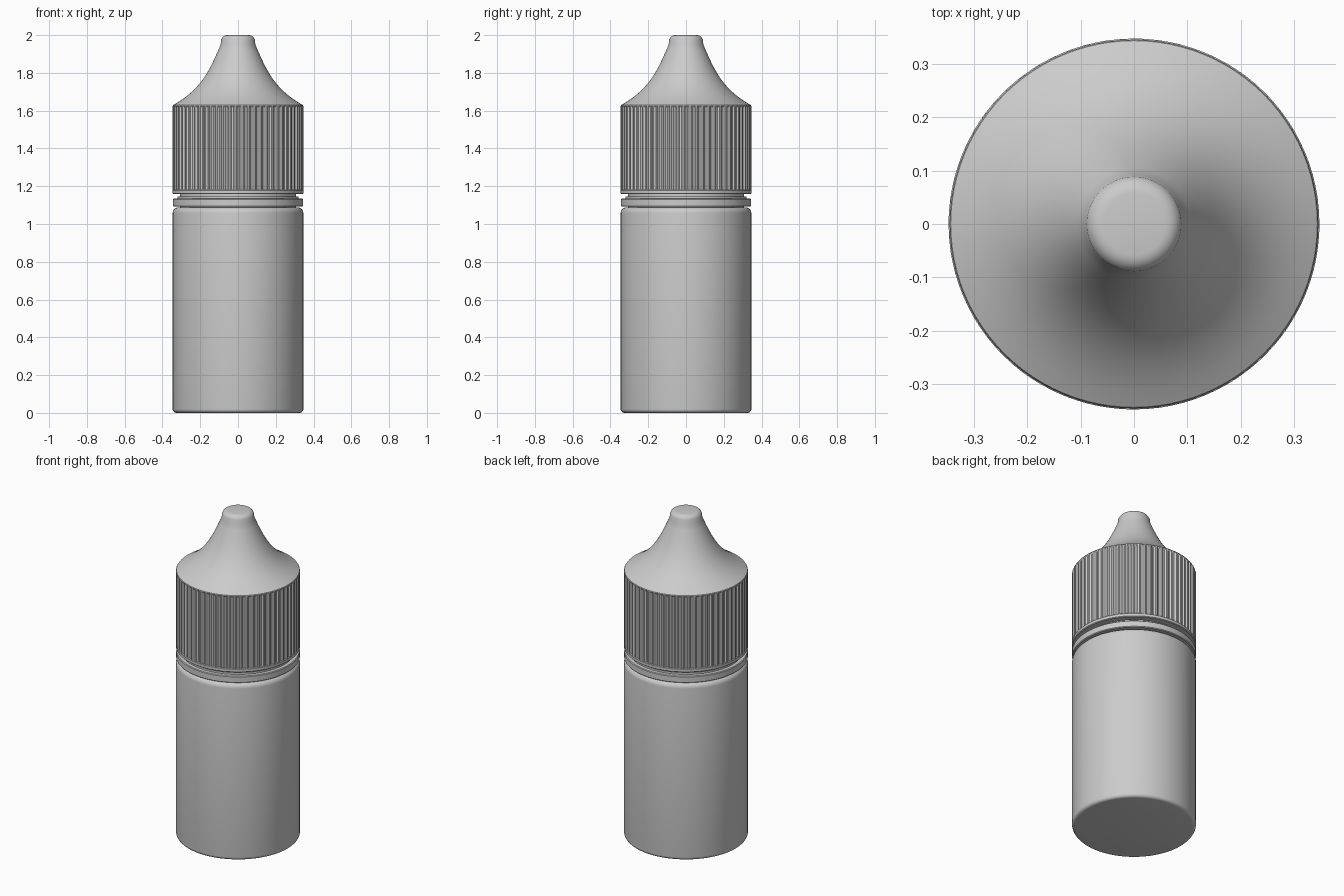
import bpy, bmesh, math

if "Cube" in bpy.data.objects:
    bpy.data.objects.remove(bpy.data.objects["Cube"])


def lathe(name, profile, segs=96, ribs=None):
    """Revolve (r, z) points around z; ribs = (set of profile indices, depth) are fluted."""
    bm = bmesh.new()
    rings = []
    for i, (r, z) in enumerate(profile):
        if r == 0:
            rings.append([bm.verts.new((0, 0, z))])
            continue
        ring = []
        for k in range(segs):
            a = 2 * math.pi * k / segs
            rr = r - ribs[1] if ribs and i in ribs[0] and k % 4 in (0, 1) else r
            ring.append(bm.verts.new((rr * math.cos(a), rr * math.sin(a), z)))
        rings.append(ring)
    for lo, hi in zip(rings, rings[1:]):
        for k in range(segs):
            n = (k + 1) % segs
            if len(lo) == 1:
                bm.faces.new((lo[0], hi[n], hi[k]))
            elif len(hi) == 1:
                bm.faces.new((lo[k], lo[n], hi[0]))
            else:
                bm.faces.new((lo[k], lo[n], hi[n], hi[k]))
    bmesh.ops.recalc_face_normals(bm, faces=bm.faces)
    me = bpy.data.meshes.new(name)
    bm.to_mesh(me)
    bm.free()
    ob = bpy.data.objects.new(name, me)
    bpy.context.collection.objects.link(ob)
    bpy.ops.object.select_all(action='DESELECT')
    ob.select_set(True)
    bpy.context.view_layer.objects.active = ob
    bpy.ops.object.shade_smooth_by_angle(angle=math.radians(30))
    return ob


def arc(cx, cz, rad, a0, a1, n=5):
    """Rounded corner points in the profile plane, angles in degrees."""
    return [(cx + rad * math.cos(math.radians(a0 + (a1 - a0) * i / n)),
             cz + rad * math.sin(math.radians(a0 + (a1 - a0) * i / n))) for i in range(n + 1)]


def bezier(p0, p1, p2, p3, n=14):
    return [tuple((1 - t) ** 3 * a + 3 * t * (1 - t) ** 2 * b + 3 * t * t * (1 - t) * c + t ** 3 * d
                  for a, b, c, d in zip(p0, p1, p2, p3)) for t in (i / n for i in range(n + 1))]


# Bottle body with rounded base and shoulder, rising into the neck
lathe("bottle", [(0, 0)] + arc(0.326, 0.02, 0.02, -90, 0)
      + arc(0.316, 1.058, 0.03, 0, 90) + [(0.308, 1.088), (0.308, 1.17), (0, 1.17)])

# Tamper-evident ring under the cap
lathe("tamper_ring", [(0.305, 1.092), (0.34, 1.092), (0.345, 1.096), (0.345, 1.130),
                      (0.341, 1.134), (0.32, 1.134), (0.32, 1.145), (0.305, 1.145)])

# Plain lip at the bottom of the cap
lathe("cap_lip", [(0.305, 1.158), (0.343, 1.158), (0.347, 1.162), (0.347, 1.178),
                  (0.343, 1.182), (0.305, 1.182)])

# Fluted grip of the cap
lathe("cap_grip", [(0.305, 1.18), (0.347, 1.18), (0.347, 1.624), (0.305, 1.63)],
      segs=256, ribs=({1, 2}, 0.008))

# Flared pointed top with rounded tip
lathe("cap_top", [(0.335, 1.61), (0.345, 1.625)]
      + bezier((0.343, 1.63), (0.20, 1.71), (0.155, 1.80), (0.092, 1.95))
      + arc(0.058, 1.968, 0.032, 0, 90)[1:] + [(0, 2.0)])
